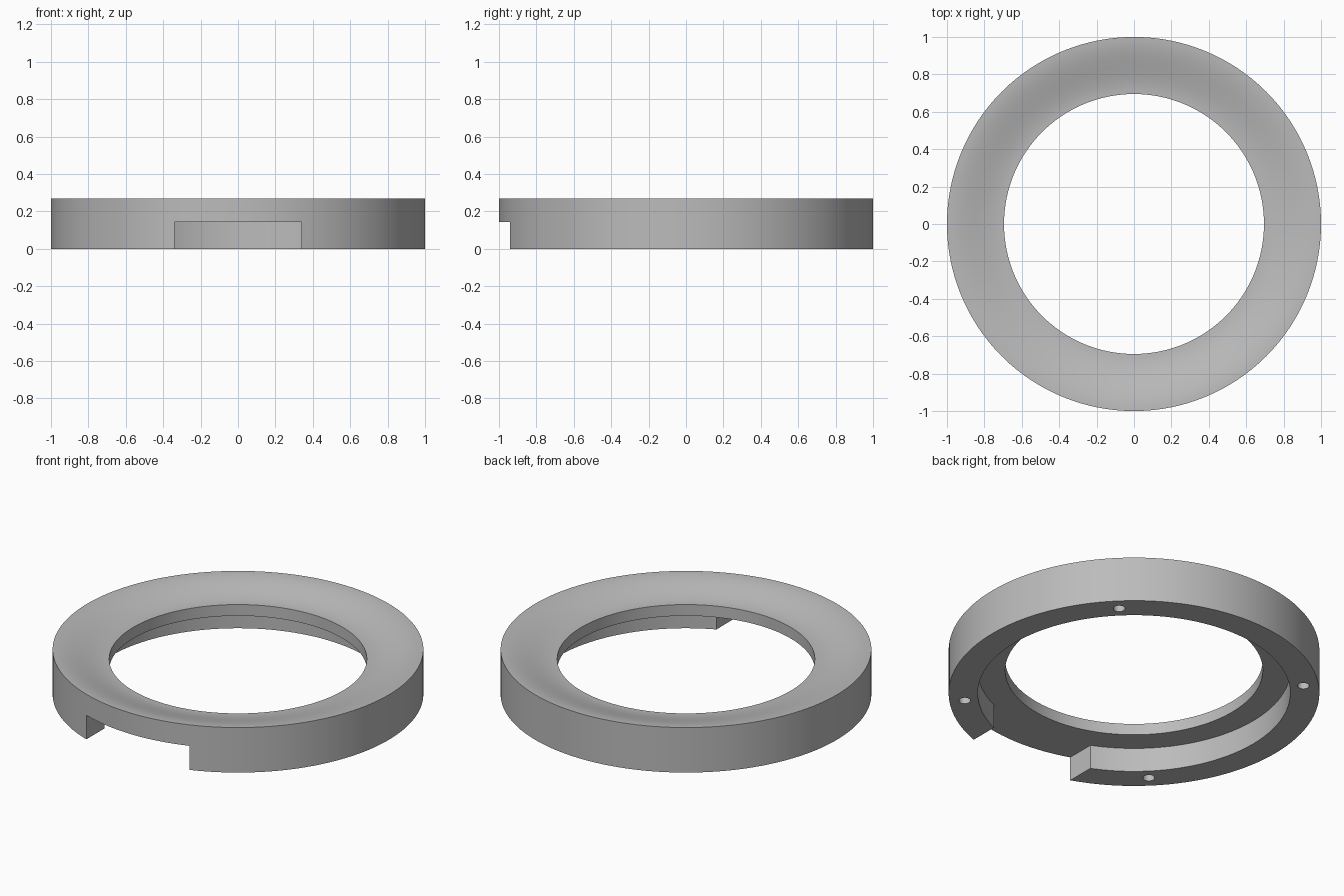
import bpy, bmesh, math
from mathutils import Matrix, Vector

cube = bpy.data.objects.get("Cube")
if cube:
    bpy.data.objects.remove(cube, do_unlink=True)

SEGMENTS = 128
OUTER, RECESS, INNER = 1.0, 0.843, 0.695
TOP, LIP, LEDGE = 0.268, 0.21, 0.143

grey = bpy.data.materials.new("plain grey")
colour = (0.5, 0.5, 0.5, 1)
grey.diffuse_color = colour
grey.use_nodes = True
grey.node_tree.nodes["Principled BSDF"].inputs["Base Color"].default_value = colour


def add_object(name, bm):
    bmesh.ops.recalc_face_normals(bm, faces=bm.faces)
    mesh = bpy.data.meshes.new(name)
    bm.to_mesh(mesh)
    bm.free()
    mesh.materials.append(grey)
    obj = bpy.data.objects.new(name, mesh)
    bpy.context.collection.objects.link(obj)
    return obj


# Ring: closed profile with a softly dished top, spun around z
profile = [(INNER, LEDGE), (RECESS, LEDGE), (RECESS, 0), (OUTER, 0)]
STEPS = 14
for i in range(STEPS + 1):
    t = i / STEPS
    ease = t * t * (3 - 2 * t)
    profile.append((OUTER + (INNER - OUTER) * t, TOP + (LIP - TOP) * ease))

bm = bmesh.new()
verts = [bm.verts.new((0, -r, z)) for r, z in profile]
edges = [bm.edges.new((v, verts[i - 1])) for i, v in enumerate(verts)]
bmesh.ops.spin(bm, geom=verts + edges, cent=(0, 0, 0), axis=(0, 0, 1),
               angle=math.tau, steps=SEGMENTS, use_duplicate=False)
bmesh.ops.remove_doubles(bm, verts=bm.verts, dist=1e-4)
ring = add_object("ring", bm)

# Front notch cutter, level with the ledge under the rim
bm = bmesh.new()
bmesh.ops.create_cube(bm, size=1, matrix=Matrix.LocRotScale(
    Vector((0, -0.92, LEDGE - 0.15)), None, Vector((0.68, 0.36, 0.3))))
cutters = [add_object("notch_cutter", bm)]

# Four round holes in the underside, on the diagonals
bm = bmesh.new()
for k in range(4):
    a = math.radians(45 + 90 * k)
    spot = Vector((0.917 * math.cos(a), 0.917 * math.sin(a), 0))
    bmesh.ops.create_cone(bm, cap_ends=True, segments=32, radius1=0.032,
                          radius2=0.032, depth=0.2,
                          matrix=Matrix.Translation(spot))
cutters.append(add_object("hole_cutter", bm))

# Cut the ring, then discard the cutters
bpy.context.view_layer.objects.active = ring
for cutter in cutters:
    cutter.hide_render = True
    mod = ring.modifiers.new("cut", "BOOLEAN")
    mod.operation = "DIFFERENCE"
    mod.solver = "EXACT"
    mod.object = cutter
    bpy.ops.object.modifier_apply(modifier=mod.name)
    bpy.data.objects.remove(cutter, do_unlink=True)

bpy.ops.object.select_all(action="DESELECT")
ring.select_set(True)
bpy.ops.object.shade_smooth_by_angle(angle=math.radians(30))
